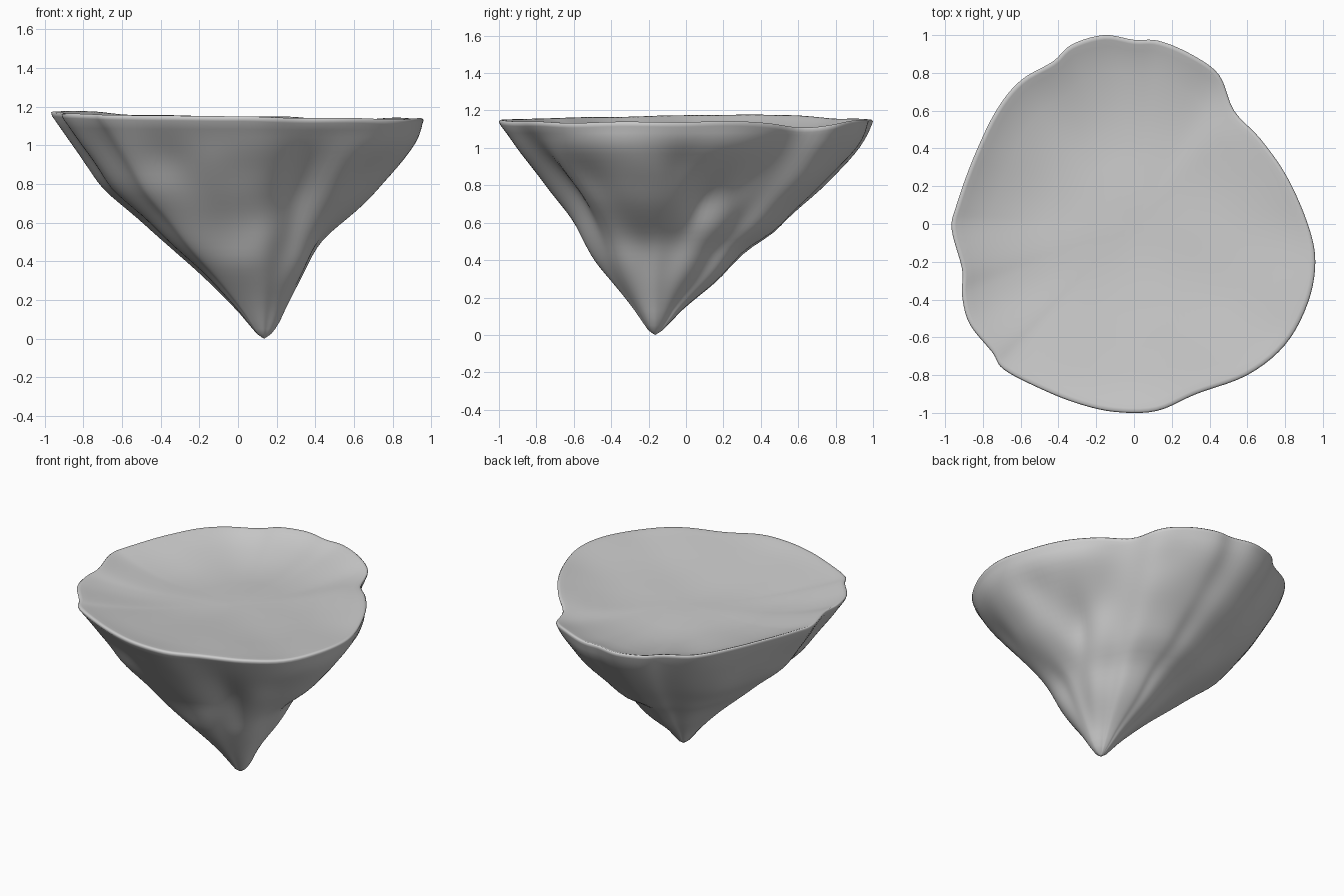
import bpy, bmesh, math
from mathutils import Vector, noise

if "Cube" in bpy.data.objects:
    bpy.data.objects.remove(bpy.data.objects["Cube"])

APEX = Vector((0.135, -0.165))
# Rim outline seen from above, counter-clockwise
RIM = [(.96, -.2), (.92, .0), (.81, .25), (.67, .45), (.53, .6), (.45, .79), (.3, .9), (.13, .97),
       (0, .975), (-.16, 1), (-.33, .95), (-.43, .86), (-.6, .76), (-.73, .6), (-.85, .35),
       (-.94, .1), (-.965, -.03), (-.91, -.24), (-.91, -.38), (-.87, -.53), (-.75, -.68),
       (-.69, -.77), (-.5, -.87), (-.3, -.95), (-.1, -.995), (.12, -.99), (.33, -.9),
       (.6, -.8), (.8, -.64), (.92, -.42)]
# Flank profiles (height, share of rim radius) for +x, +y, -x, -y
PROFILES = [
    [(0, 0), (.02, .04), (.07, .09), (.32, .24), (.52, .385), (.7, .63), (.87, .84), (1.03, .98), (1.1, 1)],
    [(0, 0), (.02, .03), (.15, .14), (.3, .31), (.47, .43), (.54, .55), (.68, .66), (.8, .78), (1.02, .955), (1.1, 1)],
    [(0, 0), (.02, .03), (.29, .25), (.42, .395), (.62, .58), (.77, .76), (.95, .87), (1.15, 1)],
    [(0, 0), (.02, .04), (.22, .215), (.4, .39), (.6, .51), (.8, .7), (.97, .87), (1.14, 1)]]
# Hollows (positive) and bulges (negative): azimuth, height, angular width, vertical size, depth
DENTS = [(-64, .8, 12, .25, .09), (-34, .85, 14, .12, .06), (33, .74, 12, .15, .13),
         (14, .92, 8, .12, .05), (52, .85, 9, .15, .06), (-128, .9, 12, .18, .03),
         (138, .75, 22, .28, -.04), (222, .55, 16, .25, -.02), (-15, .45, 14, .15, .03),
         (40, .4, 14, .15, -.03)]
SUB = 5


def spline(pts, sub):
    """Closed Catmull-Rom curve through pts."""
    out, n = [], len(pts)
    for i in range(n):
        a, b, c, d = (Vector(pts[(i + k) % n]) for k in (-1, 0, 1, 2))
        for s in range(sub):
            t = s / sub
            out.append(0.5 * (2 * b + (c - a) * t + (2 * a - 5 * b + 4 * c - d) * t * t
                              + (3 * b - a - 3 * c + d) * t ** 3))
    return out


def lookup(profile, z):
    for (z0, f0), (z1, f1) in zip(profile, profile[1:]):
        if z <= z1:
            return f0 + (f1 - f0) * (z - z0) / (z1 - z0)
    return 1.0


def flank(p, z):
    """Point on the side below rim point p at height z."""
    d = p - APEX
    ang = math.atan2(d.y, d.x)
    c, s = math.cos(ang), math.sin(ang)
    f = (c * c * lookup(PROFILES[0 if c > 0 else 2], z)
         + s * s * lookup(PROFILES[1 if s > 0 else 3], z))
    for az, h, w, hh, depth in DENTS:
        da = (math.degrees(ang) - az + 180) % 360 - 180
        f -= depth * math.exp(-(da / w) ** 2 - ((z - h) / hh) ** 2) * min(1, z / .3) * min(1, (1.14 - z) / .2)
    q = APEX + d * f
    bump = noise.noise(Vector((q.x, q.y, z)) * 4) * .02 * min(1, z / .3) * min(1, (1.14 - z) / .15)
    q += d.normalized() * bump
    return Vector((q.x, q.y, z))


def top_height(q, g):
    """Shallow dish, deepest toward the back left, with an uneven rim."""
    z = 1.152 - .012 * q.x + .012 * noise.noise(Vector((q.x * 2.5, q.y * 2.5, 3)))
    z += .025 * g ** 4 * math.exp(-((q.x + .8) ** 2 + (q.y - .2) ** 2) / .3)
    z -= .03 * g ** 6 * math.exp(-((q.x - .5) ** 2 + (q.y - .62) ** 2) / .05)
    depth = .085 + .03 * (q.y - q.x)
    return z - depth * (1 - g ** 3.5)


rim = spline(RIM, SUB)
heights = [.008, .025, .05] + [.09 + .99 * i / 26 for i in range(27)]
rings = [[flank(p, z) for p in rim] for z in heights]
# Rounded lip, then rings running in across the plateau
for g, drop in [(.994, .028), (1, .012), (.992, .002), (.975, 0), (.94, 0), (.88, 0), (.8, 0),
                (.65, 0), (.5, 0), (.35, 0), (.2, 0), (.08, 0)]:
    rings.append([Vector((p.x * g, p.y * g, top_height(p * g, g) - drop)) for p in rim])

bm = bmesh.new()
loops = [[bm.verts.new(v) for v in ring] for ring in rings]
n = len(rim)
for lo, hi in zip(loops, loops[1:]):
    for i in range(n):
        j = (i + 1) % n
        bm.faces.new((lo[i], lo[j], hi[j], hi[i]))
tip = bm.verts.new((APEX.x, APEX.y, 0))
mid = bm.verts.new((0, 0, top_height(Vector((0, 0)), 0)))
for i in range(n):
    j = (i + 1) % n
    bm.faces.new((tip, loops[0][j], loops[0][i]))
    bm.faces.new((mid, loops[-1][i], loops[-1][j]))
# Soften the flanks
side = [v for ring in loops[5:30] for v in ring]
for _ in range(4):
    bmesh.ops.smooth_vert(bm, verts=side, factor=.5, use_axis_x=True, use_axis_y=True, use_axis_z=True)
bmesh.ops.recalc_face_normals(bm, faces=bm.faces)
for f in bm.faces:
    f.smooth = True

# Floating rock island
mesh = bpy.data.meshes.new("floating_rock")
bm.to_mesh(mesh)
bm.free()
rock = bpy.data.objects.new("floating_rock", mesh)
bpy.context.collection.objects.link(rock)
